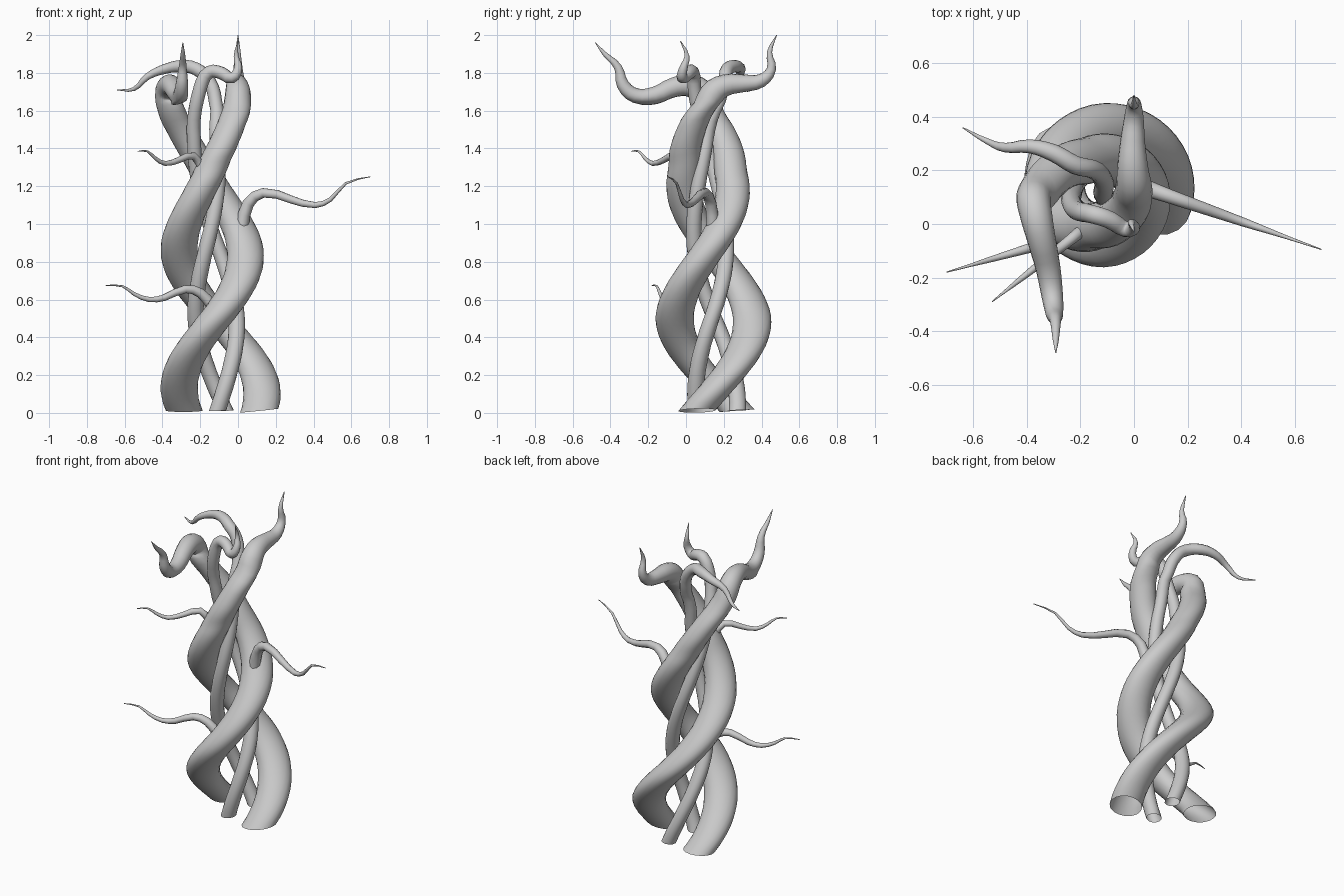
import bpy
from math import sin, cos, radians

if "Cube" in bpy.data.objects:
    bpy.data.objects.remove(bpy.data.objects["Cube"])

TWIST_TOP = 1.65    # stems are twisted up to this height


def lerp(keys, z):
    # piecewise-linear lookup in (z, value) pairs
    for (z0, v0), (z1, v1) in zip(keys, keys[1:]):
        if z <= z1:
            return v0 + (v1 - v0) * (z - z0) / (z1 - z0)
    return keys[-1][1]


def axis(z):
    # the slightly leaning common axis of the stems
    return -0.085 - 0.06 * z, 0.165 - 0.04 * z


def twist(x, y, z, rate):
    # turn a point about the axis, in proportion to its height
    a = radians(rate * max(0, min(z, TWIST_TOP)))
    cx, cy = axis(z)
    dx, dy = x - cx, y - cy
    return (cx + dx * cos(a) - dy * sin(a), cy + dx * sin(a) + dy * cos(a), z)


def tube(name, pts, res, sides, rate=0):
    # tapered tube along (x, y, z, radius); swept untwisted, then twisted
    cu = bpy.data.curves.new(name, 'CURVE')
    cu.dimensions = '3D'
    cu.bevel_depth = 1.0
    cu.bevel_resolution = (sides - 4) // 2
    cu.resolution_u = res
    sp = cu.splines.new('BEZIER')
    sp.bezier_points.add(len(pts) - 1)
    for bp, (x, y, z, r) in zip(sp.bezier_points, pts):
        bp.co = twist(x, y, z, -rate)
        bp.radius = r
        bp.handle_left_type = bp.handle_right_type = 'AUTO'
    tmp = bpy.data.objects.new(name + "_path", cu)
    bpy.context.collection.objects.link(tmp)
    dg = bpy.context.evaluated_depsgraph_get()
    me = bpy.data.meshes.new_from_object(tmp.evaluated_get(dg))
    bpy.data.objects.remove(tmp)
    for v in me.vertices:
        x, y, z = twist(*v.co, rate)
        v.co = (x, y, max(0, z))
    ob = bpy.data.objects.new(name, me)
    bpy.context.collection.objects.link(ob)
    bpy.context.view_layer.objects.active = ob
    ob.select_set(True)
    bpy.ops.object.shade_smooth_by_angle(angle=radians(50))
    ob.select_set(False)


def helix(start, rate, spread, thick, top, step):
    # winding stem around the common axis
    pts = []
    n = round(top / step)
    for i in range(n + 1):
        z = 0.012 + (top - 0.012) * i / n
        a = radians(start + rate * z)
        R = lerp(spread, z)
        cx, cy = axis(z)
        pts.append((cx + R * cos(a), cy + R * sin(a), z, lerp(thick, z)))
    return pts


wide = [(0, .226), (.15, .217), (.5, .205), (.87, .175), (1.3, .122), (1.5, .15), (1.65, .185)]
thick = [(0, .098), (.5, .102), (.9, .097), (1.3, .087), (1.65, .072)]
narrow = [(0, .11), (.5, .11), (1.4, .062), (1.6, .06)]
slim = [(0, .046), (.8, .042), (1.6, .036)]

# thick stems with their curling tips
tube("thick_stem_right", helix(-31, 240, wide, thick, 1.6, .1) + [
    (.0, .14, 1.69, .068), (-.005, .21, 1.735, .058), (-.005, .31, 1.745, .046),
    (0, .40, 1.76, .036), (0, .452, 1.82, .025), (0, .442, 1.91, .014), (0, .48, 2.0, .002)],
    3, 16, 240)
tube("thick_stem_left", helix(149, 240, wide, thick, 1.58, .1) + [
    (-.375, .10, 1.68, .065), (-.365, .03, 1.73, .06), (-.345, -.06, 1.725, .053),
    (-.32, -.17, 1.68, .046), (-.305, -.27, 1.68, .04), (-.297, -.335, 1.74, .033),
    (-.293, -.36, 1.83, .021), (-.292, -.43, 1.90, .012), (-.292, -.48, 1.96, .002)],
    3, 16, 240)

# thin inner stems
tube("thin_stem_front", helix(256, 198, narrow, slim, 1.55, .13) + [
    (-.20, .045, 1.72, .036), (-.15, .035, 1.805, .035), (-.09, .015, 1.80, .034),
    (-.03, -.02, 1.775, .03), (0, -.015, 1.82, .023), (-.01, .005, 1.89, .013),
    (0, -.03, 1.97, .002)], 3, 12, 198)
tube("thin_stem_back", helix(78, 197, narrow, slim, 1.5, .13) + [
    (-.12, .175, 1.65, .036), (-.155, .205, 1.76, .035), (-.22, .22, 1.82, .035),
    (-.30, .265, 1.835, .033), (-.39, .29, 1.82, .026), (-.48, .285, 1.78, .018),
    (-.55, .31, 1.715, .011), (-.64, .36, 1.71, .002)], 3, 12, 197)


# side tendrils: wavy in height, straight in plan
def tendril(name, xz, tip_y, slope, r):
    xt = xz[-1][0]
    n = len(xz) - 1
    tube(name, [(x, tip_y + slope * (x - xt), z, r * (1 - i / n) + .002)
                for i, (x, z) in enumerate(xz)], 2, 10)


tendril("tendril_right", [(.02, .98), (.055, 1.11), (.135, 1.165), (.28, 1.13), (.41, 1.10),
                          (.49, 1.13), (.57, 1.215), (.70, 1.25)], -.095, -.35, .034)
tendril("tendril_lower_left", [(-.14, .57), (-.20, .635), (-.28, .655), (-.39, .61), (-.47, .60),
                               (-.55, .63), (-.61, .67), (-.70, .675)], -.18, .29, .028)
tendril("tendril_upper_left", [(-.19, 1.29), (-.235, 1.36), (-.31, 1.34), (-.385, 1.32),
                               (-.44, 1.35), (-.48, 1.385), (-.53, 1.385)], -.29, .79, .022)
